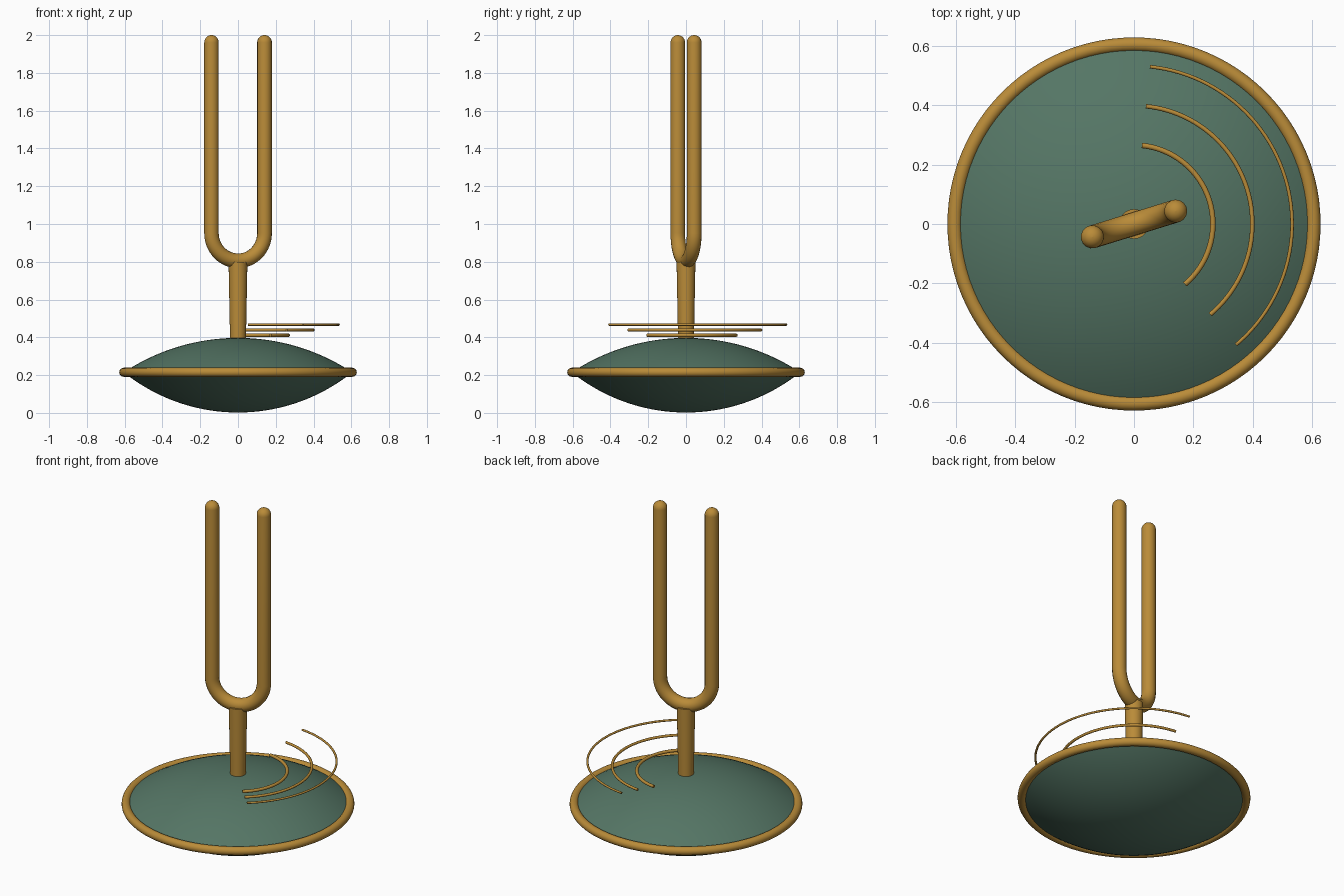
import bpy, bmesh
from math import sin, cos, pi, sqrt, radians

if "Cube" in bpy.data.objects:
    bpy.data.objects.remove(bpy.data.objects["Cube"])

TURN = 0.3  # heading shared by the fork and the sound arcs


def material(name, rgb):
    m = bpy.data.materials.new(name)
    m.diffuse_color = (*rgb, 1)
    m.use_nodes = True
    m.node_tree.nodes["Principled BSDF"].inputs["Base Color"].default_value = m.diffuse_color
    return m


brass = material("brass", (0.49, 0.26, 0.04))
green = material("green_patina", (0.09, 0.18, 0.13))


def smooth(ob, mat, angle=40):
    ob.data.materials.append(mat)
    bpy.ops.object.select_all(action='DESELECT')
    ob.select_set(True)
    bpy.context.view_layer.objects.active = ob
    bpy.ops.object.shade_smooth_by_angle(angle=radians(angle))


def lathe(name, profile, mat, steps=96):
    bm = bmesh.new()
    vs = [bm.verts.new((r, 0, z)) for r, z in profile]
    es = [bm.edges.new(p) for p in zip(vs, vs[1:])]
    bmesh.ops.spin(bm, geom=vs + es, cent=(0, 0, 0), axis=(0, 0, 1),
                   angle=2 * pi, steps=steps)
    bmesh.ops.remove_doubles(bm, verts=bm.verts, dist=1e-5)
    bmesh.ops.recalc_face_normals(bm, faces=bm.faces)
    me = bpy.data.meshes.new(name)
    bm.to_mesh(me)
    bm.free()
    ob = bpy.data.objects.new(name, me)
    bpy.context.collection.objects.link(ob)
    smooth(ob, mat)


def tube(name, points, radius, mat, scales=None):
    cu = bpy.data.curves.new(name, 'CURVE')
    cu.dimensions = '3D'
    cu.bevel_depth = radius
    cu.bevel_resolution = 6
    cu.use_fill_caps = True
    sp = cu.splines.new('POLY')
    sp.points.add(len(points) - 1)
    for i, p in enumerate(points):
        sp.points[i].co = (*p, 1)
        sp.points[i].radius = scales[i] if scales else 1
    ob = bpy.data.objects.new(name, cu)
    bpy.context.collection.objects.link(ob)
    bpy.ops.object.select_all(action='DESELECT')
    ob.select_set(True)
    bpy.context.view_layer.objects.active = ob
    bpy.ops.object.convert(target='MESH')
    smooth(bpy.context.view_layer.objects.active, mat)


# Lens-shaped base: two shallow spherical caps meeting inside the rim
RIM_Z, RIM_R = 0.215, 0.605


def cap(height, sign, n=20):
    big = (RIM_R ** 2 + height ** 2) / (2 * height)
    rs = [RIM_R * i / n for i in range(n + 1)]
    return [(r, RIM_Z + sign * (sqrt(big ** 2 - r ** 2) - big + height)) for r in rs]


lathe("lens_base", cap(RIM_Z - 0.002, -1) + cap(0.182, 1)[-2::-1], green)

# Brass rim
bpy.ops.mesh.primitive_torus_add(location=(0, 0, RIM_Z), major_radius=RIM_R,
                                 minor_radius=0.024, major_segments=96, minor_segments=20)
rim = bpy.context.object
rim.name = "rim"
smooth(rim, brass)

# Tapered stem
lathe("stem", [(0, 0.38), (0.042, 0.38), (0.05, 0.8), (0, 0.8)], brass, 40)

# Tuning fork: half outline (rounded tip, prong, quarter bend), then mirrored
HALF, R, BEND_Z = 0.147, 0.039, 0.952
side = []
for i in range(9):
    a = pi / 2 * (1 - i / 8)
    side.append((HALF, 2 - R + R * sin(a), max(cos(a), 0.01)))
for i in range(17):
    a = pi / 2 * i / 16
    side.append((HALF * cos(a), BEND_Z - HALF * sin(a), 1))
outline = side + [(-d, z, s) for d, z, s in side[-2::-1]]
tube("tuning_fork", [(d * cos(TURN), d * sin(TURN), z) for d, z, s in outline],
     R, brass, [s for d, z, s in outline])

# Sound arcs, each wider, higher and thinner than the last
for i, (r, z, t) in enumerate([(0.266, 0.411, 0.009), (0.399, 0.439, 0.0075),
                               (0.533, 0.467, 0.006)]):
    angles = [TURN + 1.17 * (k / 24 - 1) for k in range(49)]
    tube(f"sound_arc_{i + 1}", [(r * cos(a), r * sin(a), z) for a in angles], t, brass)
